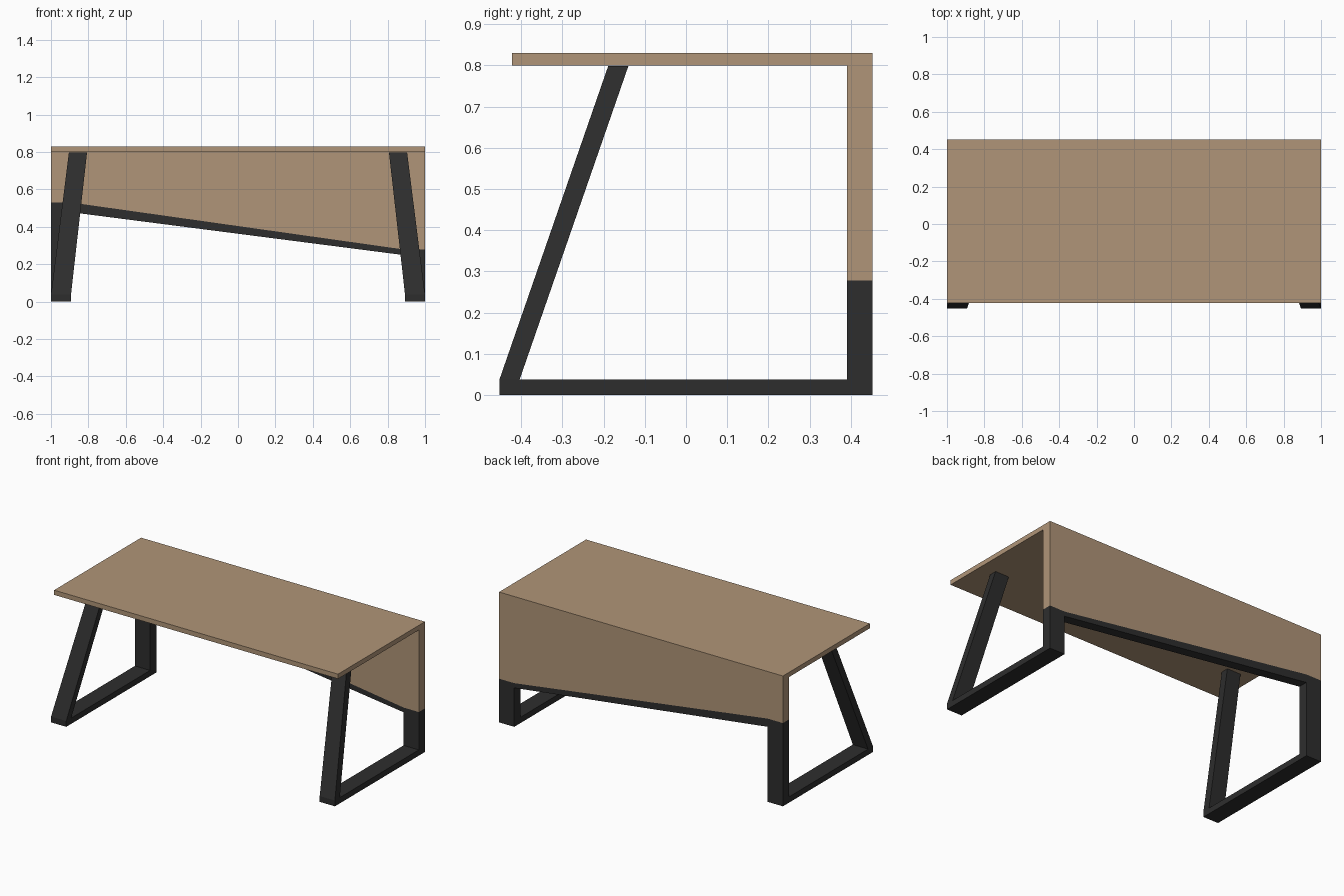
import bpy, bmesh

if "Cube" in bpy.data.objects:
    bpy.data.objects.remove(bpy.data.objects["Cube"])


def material(name, rgb):
    m = bpy.data.materials.new(name)
    m.diffuse_color = (*rgb, 1)
    m.use_nodes = True
    m.node_tree.nodes["Principled BSDF"].inputs["Base Color"].default_value = m.diffuse_color
    return m


wood = material("light wood", (0.435, 0.301, 0.188))
black = material("black metal", (0.027, 0.027, 0.027))


def loft(name, sections, mat, caps=None):
    """Join matching rings of points; caps lists the end polygons by index."""
    bm = bmesh.new()
    rings = [[bm.verts.new(p) for p in s] for s in sections]
    n = len(rings[0])
    for a, b in zip(rings, rings[1:]):
        for i in range(n):
            j = (i + 1) % n
            bm.faces.new((a[i], a[j], b[j], b[i]))
    for ring in (rings[0], rings[-1]):
        for cap in caps or [range(n)]:
            bm.faces.new([ring[i] for i in cap])
    bmesh.ops.recalc_face_normals(bm, faces=bm.faces)
    bmesh.ops.dissolve_limit(bm, angle_limit=0.001, verts=bm.verts, edges=bm.edges)
    me = bpy.data.meshes.new(name)
    bm.to_mesh(me)
    bm.free()
    me.materials.append(mat)
    ob = bpy.data.objects.new(name, me)
    bpy.context.collection.objects.link(ob)
    return ob


BACK, PANEL = 0.453, 0.391       # outer and inner y of the back panel
INNER = 0.893                    # inner x of the leg frames
TALL, SHORT = 0.53, 0.278        # heights of the left and right rear posts

# Desk top and modesty panel: one L profile with a sloping lower edge
stations = [(-1, TALL), (-INNER, TALL), (INNER, SHORT), (1, SHORT)]
loft("top_and_back_panel",
     [[(x, -0.422, 0.83), (x, -0.422, 0.80), (x, PANEL, 0.80),
       (x, PANEL, z), (x, BACK, z), (x, BACK, 0.83)] for x, z in stations], wood)

# Leg frames: floor rail, rear post and front leg leaning inward
for side, name, h in ((-1, "left_leg_frame", TALL), (1, "right_leg_frame", SHORT)):
    profile = [(-BACK, 0), (BACK, 0), (BACK, h), (PANEL, h), (PANEL, 0.037),
               (-0.404, 0.037), (-0.14, 0.798), (-0.189, 0.798), (-BACK, 0.037)]
    rings = [[(side * (lean if z > 0.7 else x), y, z) for y, z in profile]
             for x, lean in ((INNER, 0.807), (1, 0.904))]
    loft(name, rings, black, caps=[(0, 1, 2, 3, 4, 5, 8), (5, 6, 7, 8)])

# Sloping beam under the back panel
loft("back_beam",
     [[(x, PANEL, lo), (x, BACK, lo), (x, BACK, hi), (x, PANEL, hi)]
      for x, lo, hi in ((-INNER, 0.478, TALL), (INNER, 0.248, SHORT))], black)
